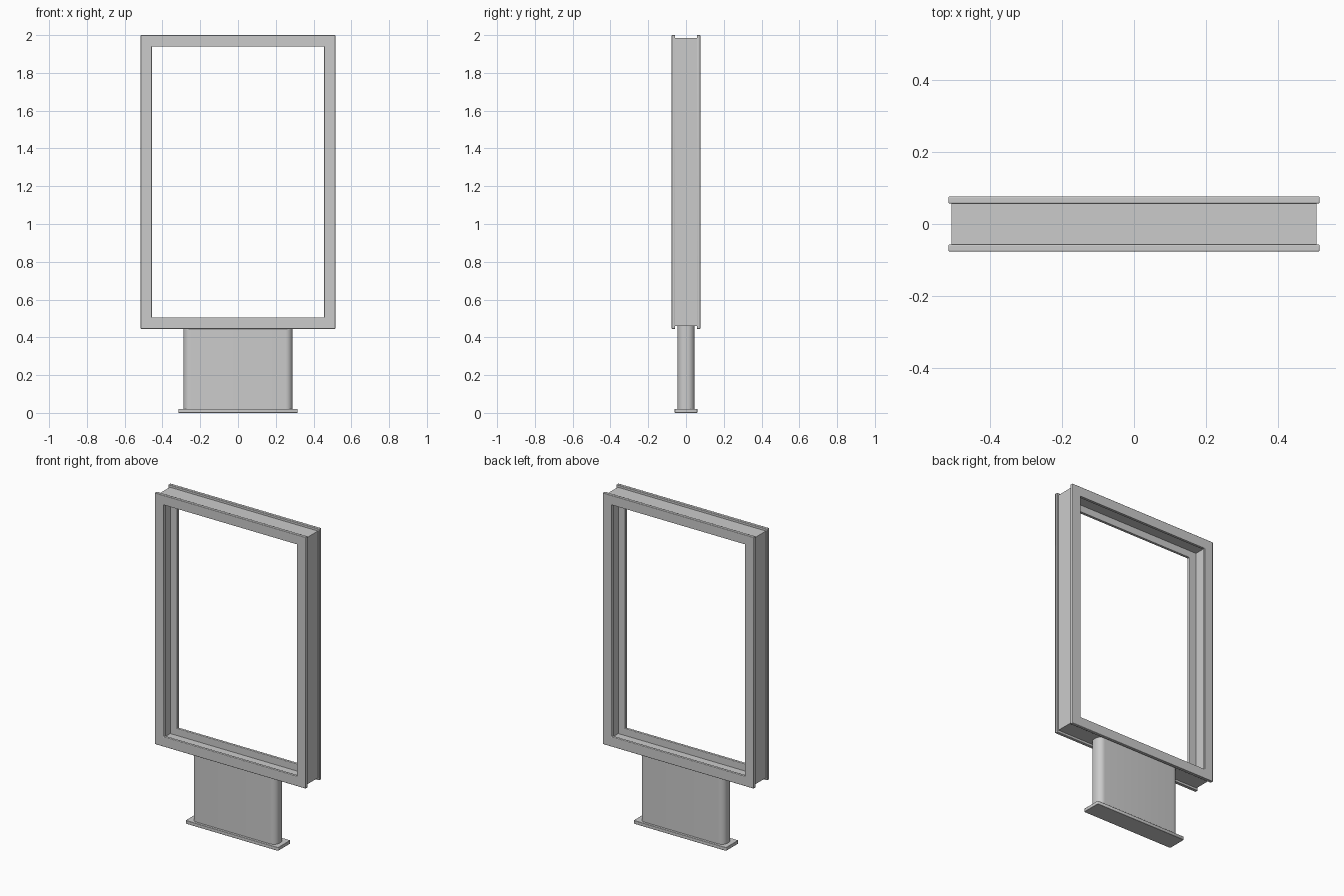
import bpy, bmesh, math

if "Cube" in bpy.data.objects:
    bpy.data.objects.remove(bpy.data.objects["Cube"])


def finish(bm, name, bevel=0.0):
    bmesh.ops.recalc_face_normals(bm, faces=bm.faces)
    me = bpy.data.meshes.new(name)
    bm.to_mesh(me)
    bm.free()
    ob = bpy.data.objects.new(name, me)
    bpy.context.collection.objects.link(ob)
    if bevel:
        mod = ob.modifiers.new("soft_edges", 'BEVEL')
        mod.width, mod.segments = bevel, 2
        mod.limit_method, mod.angle_limit = 'ANGLE', math.radians(40)
    bpy.ops.object.select_all(action='DESELECT')
    ob.select_set(True)
    bpy.context.view_layer.objects.active = ob
    bpy.ops.object.shade_smooth_by_angle(angle=math.radians(35))
    return ob


def ring(name, half_w, z0, z1, border, y0, y1, bevel=0.0):
    """Rectangular frame standing in the XZ plane."""
    bm = bmesh.new()
    loops = []
    for inset, y in ((0, y0), (border, y0), (border, y1), (0, y1)):
        w, a, b = half_w - inset, z0 + inset, z1 - inset
        loops.append([bm.verts.new((x, y, z))
                      for x, z in ((-w, a), (w, a), (w, b), (-w, b))])
    for i in range(4):
        p, q = loops[i], loops[(i + 1) % 4]
        for j in range(4):
            k = (j + 1) % 4
            bm.faces.new((p[j], p[k], q[k], q[j]))
    return finish(bm, name, bevel)


def rounded_block(name, hx, hy, z0, z1, radius, steps, bevel=0.0):
    """Vertical extrusion of a rectangle with rounded corners."""
    bm = bmesh.new()
    pts = []
    for c, (sx, sy) in enumerate(((1, 1), (-1, 1), (-1, -1), (1, -1))):
        for i in range(steps + 1):
            a = math.pi / 2 * (c + i / steps)
            pts.append(bm.verts.new((sx * (hx - radius) + radius * math.cos(a),
                                     sy * (hy - radius) + radius * math.sin(a), z0)))
    face = bm.faces.new(pts)
    top = bmesh.ops.extrude_face_region(bm, geom=[face])["geom"]
    bmesh.ops.translate(bm, vec=(0, 0, z1 - z0),
                        verts=[v for v in top if isinstance(v, bmesh.types.BMVert)])
    return finish(bm, name, bevel)


# Front and back display frames
for label, s in (("front", -1), ("back", 1)):
    ring(label + "_frame", 0.516, 0.445, 2.0, 0.06, s * 0.057, s * 0.0765, 0.003)

# Thin recessed casing joining the two frames
ring("casing_band", 0.507, 0.459, 1.986, 0.004, -0.0575, 0.0575)

# Pedestal with rounded ends
rounded_block("pedestal", 0.289, 0.045, 0.018, 0.461, 0.038, 8)

# Floor plate
rounded_block("base_plate", 0.316, 0.06, 0.0, 0.021, 0.004, 2, 0.002)
